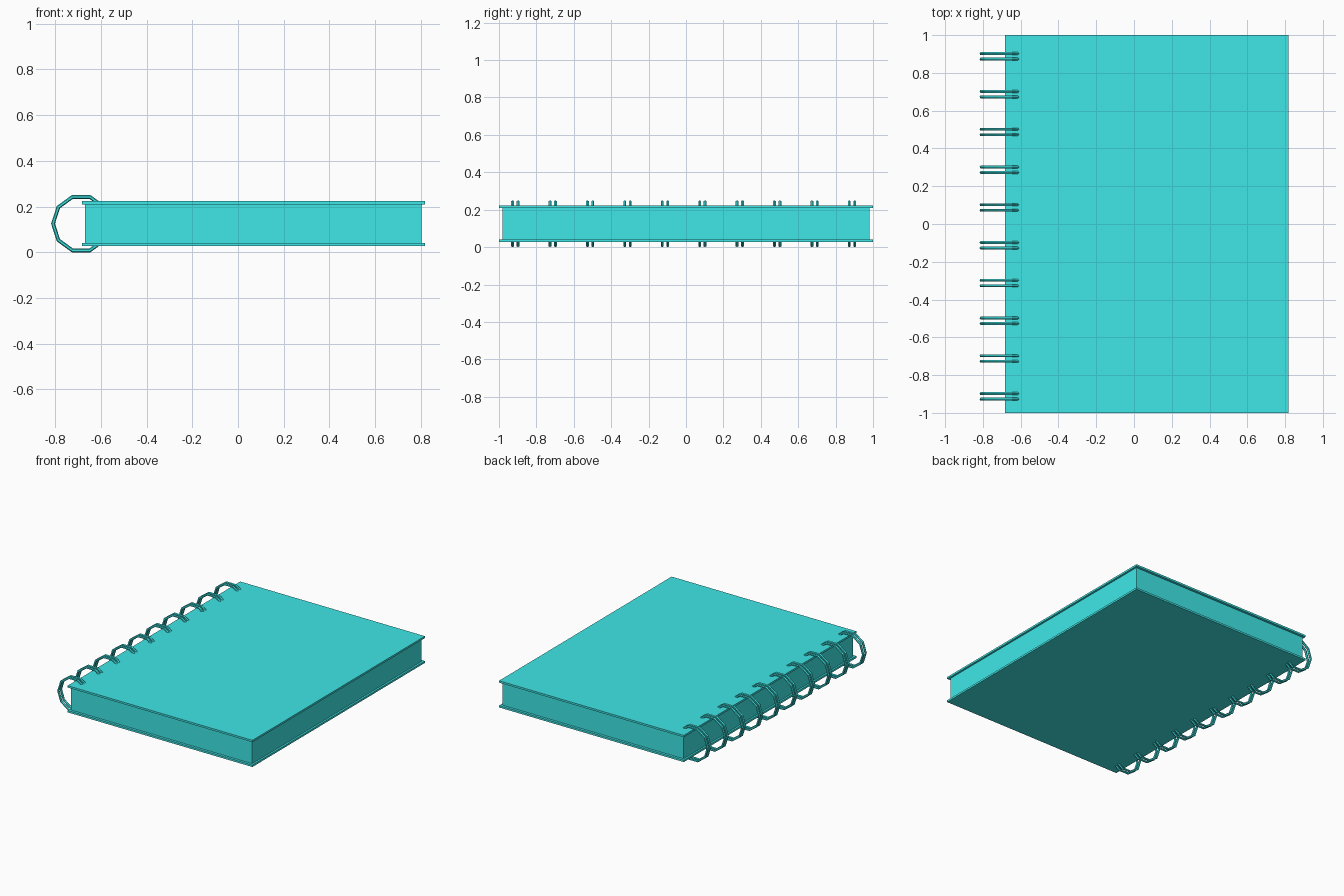
import bpy
import math

if "Cube" in bpy.data.objects:
    bpy.data.objects.remove(bpy.data.objects["Cube"])

teal = bpy.data.materials.new("teal")
teal.diffuse_color = (0.05, 0.8, 0.8, 1)
teal.use_nodes = True
teal.node_tree.nodes["Principled BSDF"].inputs["Base Color"].default_value = teal.diffuse_color


def box(name, x0, x1, y0, y1, z0, z1):
    bpy.ops.mesh.primitive_cube_add(
        size=1, location=((x0 + x1) / 2, (y0 + y1) / 2, (z0 + z1) / 2))
    ob = bpy.context.object
    ob.name = name
    ob.scale = (x1 - x0, y1 - y0, z1 - z0)
    bpy.ops.object.transform_apply(location=False, rotation=False, scale=True)
    ob.data.materials.append(teal)
    return ob


# Covers and the slightly smaller page block between them
box("back_cover", -0.682, 0.817, -1, 1, 0.027, 0.041)
box("page_block", -0.669, 0.803, -0.982, 0.982, 0.041, 0.209)
box("front_cover", -0.682, 0.817, -1, 1, 0.209, 0.223)

# Twin-loop wire binding: ten pairs of ten-sided rings along the spine
for i in range(10):
    for j, offset in enumerate((0.0, -0.029)):
        bpy.ops.mesh.primitive_torus_add(
            major_radius=0.123, minor_radius=0.0085,
            major_segments=10, minor_segments=6,
            location=(-0.686, 0.902 - 0.2 * i + offset, 0.125),
            rotation=(math.pi / 2, 0, 0))
        ring = bpy.context.object
        ring.name = f"binding_ring_{i + 1}_{'ab'[j]}"
        ring.data.materials.append(teal)
